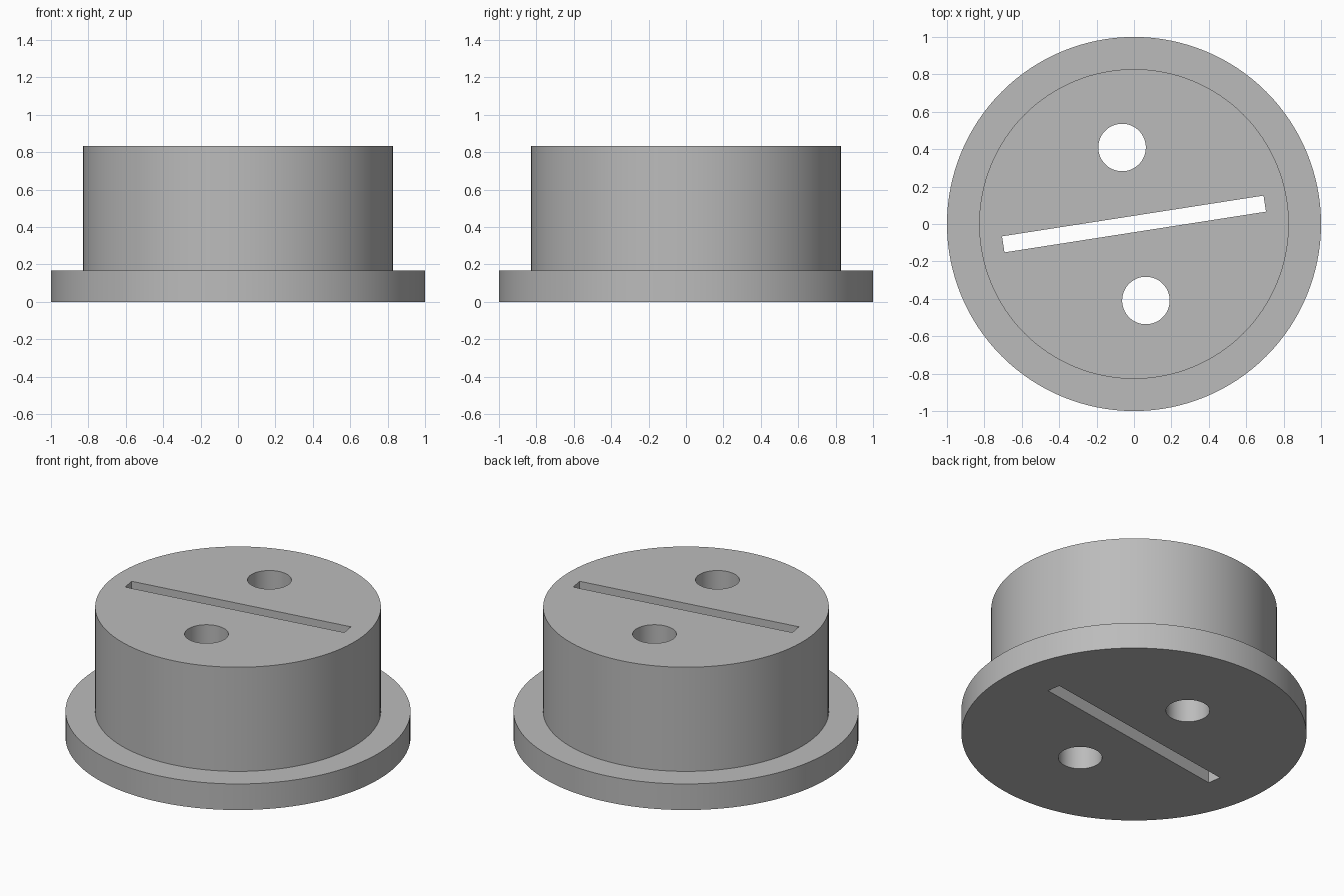
import bpy
import bmesh
from math import radians, tau
from mathutils import Matrix, Vector

default = bpy.data.objects.get("Cube")
if default:
    bpy.data.objects.remove(default, do_unlink=True)

FLANGE_R, BODY_R = 1.0, 0.828
FLANGE_H, TOTAL_H = 0.167, 0.833
HOLE_R, HOLE_DIST = 0.127, 0.414
SLOT_LENGTH, SLOT_WIDTH = 1.415, 0.087
TURN = Matrix.Rotation(radians(8.85), 4, "Z")
SEGMENTS = 128

grey = bpy.data.materials.new("plain_grey")
grey.use_nodes = True
colour = (0.5, 0.5, 0.5, 1)
grey.diffuse_color = colour
grey.node_tree.nodes["Principled BSDF"].inputs["Base Color"].default_value = colour


def to_object(bm, name):
    bmesh.ops.recalc_face_normals(bm, faces=bm.faces)
    mesh = bpy.data.meshes.new(name)
    bm.to_mesh(mesh)
    bm.free()
    mesh.materials.append(grey)
    obj = bpy.data.objects.new(name, mesh)
    bpy.context.collection.objects.link(obj)
    return obj


# Flanged plug: a stepped disc grown upwards from its base
bm = bmesh.new()
bmesh.ops.create_circle(bm, cap_ends=True, segments=SEGMENTS, radius=FLANGE_R)
cap = bm.faces[:][0]


def raise_cap(cap, height):
    new = bmesh.ops.extrude_face_region(bm, geom=[cap], use_keep_orig=True)["geom"]
    face = next(g for g in new if isinstance(g, bmesh.types.BMFace))
    bmesh.ops.translate(bm, verts=face.verts, vec=(0, 0, height))
    return face


cap = raise_cap(cap, FLANGE_H)
step = raise_cap(cap, 0)
bm.faces.remove(cap)
bmesh.ops.scale(bm, verts=step.verts, vec=(BODY_R, BODY_R, 1))
raise_cap(step, TOTAL_H - FLANGE_H)
bm.faces.remove(step)
plug = to_object(bm, "flanged_plug")

# Through cutters: two round holes and one long slot, all turned together
bm = bmesh.new()
middle = Vector((0, 0, TOTAL_H / 2))
for side in (-1, 1):
    place = TURN @ Matrix.Translation(middle + Vector((0, side * HOLE_DIST, 0)))
    bmesh.ops.create_cone(bm, cap_ends=True, segments=64, radius1=HOLE_R,
                          radius2=HOLE_R, depth=TOTAL_H * 2, matrix=place)
slot_size = Matrix.Diagonal((SLOT_LENGTH, SLOT_WIDTH, TOTAL_H * 2, 1))
bmesh.ops.create_cube(bm, size=1, matrix=TURN @ Matrix.Translation(middle) @ slot_size)
cutter = to_object(bm, "hole_cutter")
cutter.hide_render = True

# Cut the openings, then drop the cutter
cut = plug.modifiers.new("openings", "BOOLEAN")
cut.operation = "DIFFERENCE"
cut.solver = "EXACT"
cut.object = cutter
bpy.ops.object.select_all(action="DESELECT")
bpy.context.view_layer.objects.active = plug
plug.select_set(True)
bpy.ops.object.modifier_apply(modifier=cut.name)
bpy.data.objects.remove(cutter, do_unlink=True)

# Smooth walls with crisp rims
bpy.ops.object.shade_smooth_by_angle(angle=radians(30))
